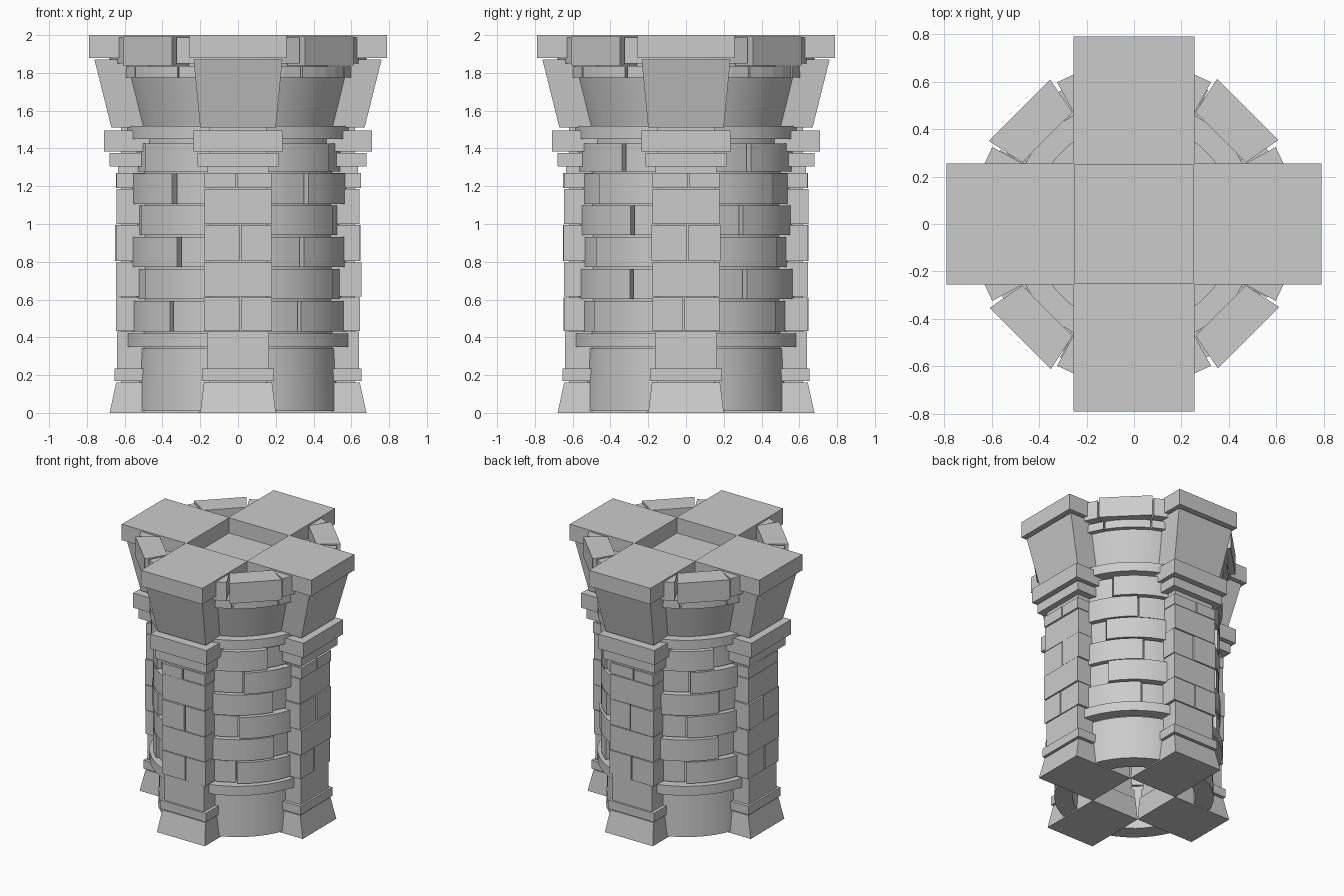
import bpy, bmesh, math, random
from mathutils import Matrix

if "Cube" in bpy.data.objects:
    bpy.data.objects.remove(bpy.data.objects["Cube"])

random.seed(4)


def prism(bm, lower, upper, z0, z1):
    """Closed solid between two matching footprints."""
    a = [bm.verts.new((x, y, z0)) for x, y in lower]
    b = [bm.verts.new((x, y, z1)) for x, y in upper]
    n = len(a)
    bm.faces.new(a[::-1])
    bm.faces.new(b)
    for i in range(n):
        j = (i + 1) % n
        bm.faces.new((a[i], a[j], b[j], b[i]))


def rect(x0, x1, y0, y1):
    return [(x0, y0), (x1, y0), (x1, y1), (x0, y1)]


def arc(r_in, r_out, a0, a1):
    n = max(2, round((a1 - a0) / 7))
    ang = [math.radians(a0 + (a1 - a0) * i / n) for i in range(n + 1)]
    return ([(r_out * math.cos(t), r_out * math.sin(t)) for t in ang] +
            [(r_in * math.cos(t), r_in * math.sin(t)) for t in reversed(ang)])


def finish(name, bm, angle=0.0, smooth=False):
    bmesh.ops.recalc_face_normals(bm, faces=bm.faces)
    bm.transform(Matrix.Rotation(math.radians(angle), 4, 'Z'))
    me = bpy.data.meshes.new(name)
    bm.to_mesh(me)
    bm.free()
    ob = bpy.data.objects.new(name, me)
    bpy.context.collection.objects.link(ob)
    if smooth:
        bpy.ops.object.select_all(action='DESELECT')
        ob.select_set(True)
        bpy.context.view_layer.objects.active = ob
        bpy.ops.object.shade_smooth_by_angle(angle=math.radians(30))
    return ob


def jit(s=0.006):
    return random.uniform(-s, s)


# z0, z1, outer bottom, outer top, half width bottom, half width top, inner
PIER_SOLIDS = [
    ("base", 0.0, 0.16, 0.68, 0.645, 0.20, 0.18, 0.20),
    ("base_trim", 0.17, 0.235, 0.655, 0.655, 0.19, 0.19, 0.22),
    ("plinth", 0.235, 0.43, 0.64, 0.64, 0.165, 0.165, 0.22),
    ("lower_collar", 1.305, 1.375, 0.68, 0.68, 0.215, 0.215, 0.24),
    ("upper_collar", 1.385, 1.495, 0.71, 0.71, 0.235, 0.235, 0.25),
    ("corbel", 1.51, 1.87, 0.67, 0.76, 0.20, 0.235, 0.25),
    ("cap", 1.88, 2.0, 0.79, 0.79, 0.256, 0.256, 0.25),
]
# z0, z1, number of stones across
PIER_ROWS = [(0.433, 0.61, 2), (0.615, 0.80, 1), (0.805, 0.995, 2),
             (1.0, 1.185, 1), (1.19, 1.27, 2)]


def pier(angle):
    for label, z0, z1, r0, r1, h0, h1, inner in PIER_SOLIDS:
        bm = bmesh.new()
        prism(bm, rect(inner, r0, -h0, h0), rect(inner, r1, -h1, h1), z0, z1)
        finish("pier_" + label, bm, angle)
    # recessed core behind the joints
    bm = bmesh.new()
    core = rect(0.25, 0.62, -0.15, 0.15)
    prism(bm, core, core, 0.1, 1.9)
    finish("pier_core", bm, angle)
    # brick courses
    bm = bmesh.new()
    for z0, z1, n in PIER_ROWS:
        w = 0.18 + jit(0.004)
        s = jit(0.015)
        spans = [(-w, w)] if n == 1 else [(-w, s - 0.004), (s + 0.004, w)]
        for y0, y1 in spans:
            f = rect(0.23, 0.648 + jit(), y0, y1)
            prism(bm, f, f, z0, z1)
    f = rect(0.23, 0.635, -0.165, 0.165)
    prism(bm, f, f, 1.265, 1.31)
    finish("pier_bricks", bm, angle)


# z0, z1, bottom radius, top radius
WALL_SOLIDS = [
    ("drum", 0.01, 0.34, 0.545, 0.535),
    ("lower_band", 0.35, 0.42, 0.605, 0.605),
    ("upper_band", 1.45, 1.52, 0.605, 0.605),
    ("flare", 1.515, 1.78, 0.54, 0.61),
]
# split angle and course height
WALL_Z = [0.43, 0.60, 0.77, 0.94, 1.105, 1.275, 1.435]
SPLITS = [54, 32, 55, 30, 53, 34]


def wall(angle, flip):
    for label, z0, z1, r0, r1 in WALL_SOLIDS:
        bm = bmesh.new()
        prism(bm, arc(0.42, r0, 14, 76), arc(0.42, r1, 14, 76), z0, z1)
        finish("wall_" + label, bm, angle, True)
    # core behind the bricks
    bm = bmesh.new()
    f = arc(0.43, 0.525, 14, 76)
    prism(bm, f, f, 0.3, 1.9)
    finish("wall_core", bm, angle, True)
    # curved bricks, the long one stands proud
    bm = bmesh.new()
    for i, s in enumerate(SPLITS):
        s = (90 - s if flip else s) + jit(2)
        for a0, a1 in ((14, s - 0.5), (s + 0.5, 76)):
            r = (0.587 if a1 - a0 > 31 else 0.56) + jit(0.008)
            f = arc(0.45, r, a0, a1)
            prism(bm, f, f, WALL_Z[i] + 0.002, WALL_Z[i + 1] - 0.008)
    finish("wall_bricks", bm, angle, True)
    # small course under the parapet
    bm = bmesh.new()
    for a0, a1 in ((14, 31), (32, 60), (61, 76)):
        f = arc(0.45, 0.64 + jit(), a0, a1)
        prism(bm, f, f, 1.775, 1.835)
    finish("parapet_course", bm, angle)
    # straight stone on the diagonal
    bm = bmesh.new()
    f = [(0.516, -0.15), (0.68, -0.18), (0.68, 0.185), (0.516, 0.15)]
    prism(bm, f, f, 1.84, 1.993)
    finish("parapet_stone", bm, angle + 45)
    # curved stone passing through the pier cap
    bm = bmesh.new()
    f = arc(0.50, 0.68, -28.5, 28.5)
    prism(bm, f, f, 1.85, 1.988)
    finish("parapet_link", bm, angle)


for k in range(4):
    pier(90 * k)
    wall(90 * k, k % 2)

# sunken floor inside the parapet
bm = bmesh.new()
f = arc(0.0, 0.5, 0, 360)[:51]
prism(bm, f, f, 1.84, 1.885)
finish("roof_floor", bm)
